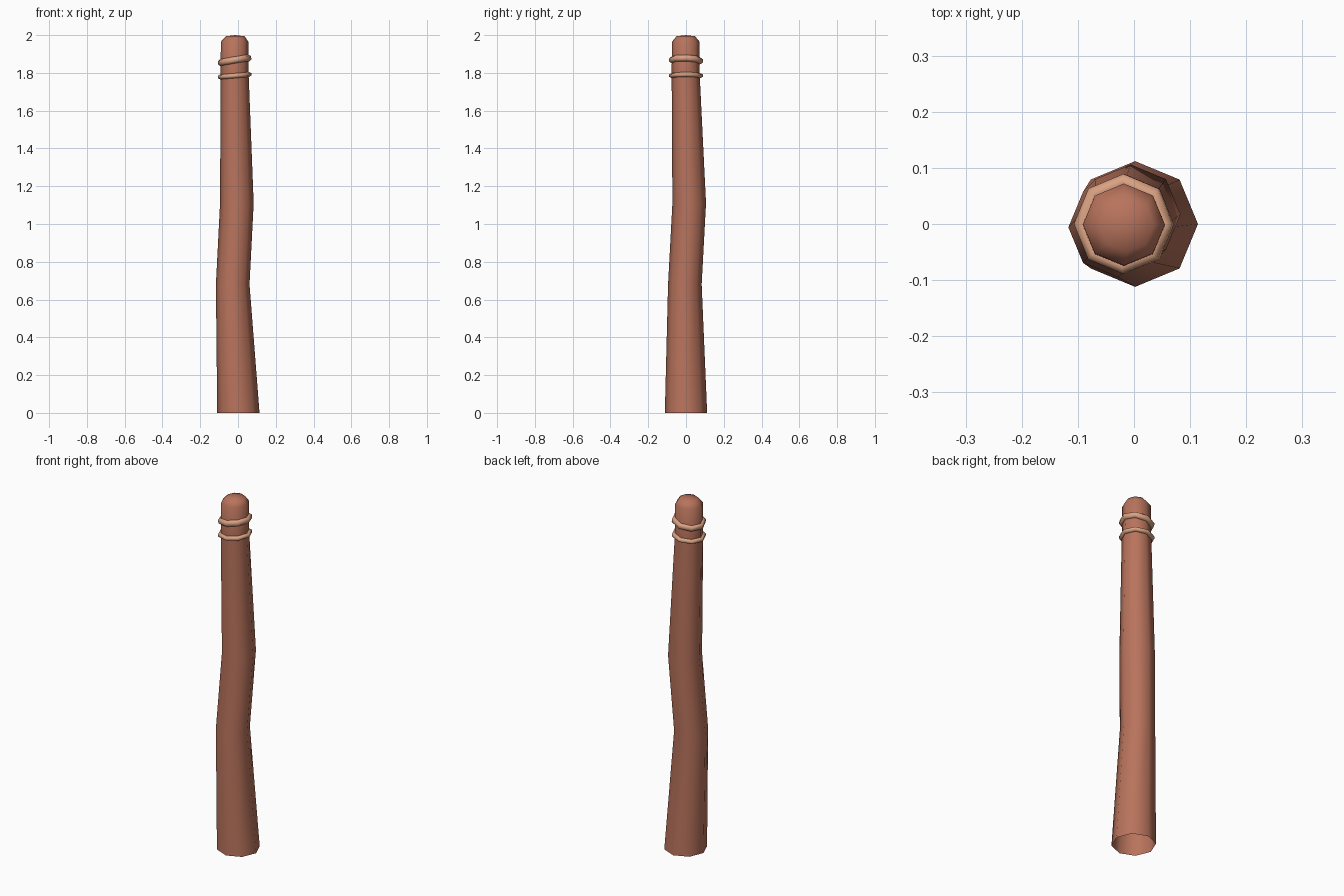
import bpy, bmesh
from math import cos, sin, pi, radians
from mathutils import Matrix

cube = bpy.data.objects.get("Cube")
if cube:
    bpy.data.objects.remove(cube, do_unlink=True)

SIDES = 8


def material(name, color):
    m = bpy.data.materials.new(name)
    m.use_nodes = True
    m.diffuse_color = (*color, 1)
    m.node_tree.nodes["Principled BSDF"].inputs["Base Color"].default_value = (*color, 1)
    return m


def finish(name, bm, mat):
    bmesh.ops.recalc_face_normals(bm, faces=bm.faces[:])
    for f in bm.faces:
        f.smooth = True
    mesh = bpy.data.meshes.new(name)
    bm.to_mesh(mesh)
    bm.free()
    mesh.materials.append(mat)
    obj = bpy.data.objects.new(name, mesh)
    bpy.context.collection.objects.link(obj)
    return obj


def bridge(bm, a, b):
    n = len(a)
    for i in range(n):
        j = (i + 1) % n
        bm.faces.new((a[i], a[j], b[j], b[i]))


wood = material("reddish brown wood", (0.48, 0.172, 0.107))
rope = material("tan rope", (0.70, 0.36, 0.225))

# Crooked post, open underneath: centre x, centre y, z, radius of each section
sections = [(0.002, 0, 0, 0.112), (-0.028, -0.006, 0.68, 0.089),
            (-0.006, 0.017, 1.11, 0.089), (-0.018, -0.002, 1.8, 0.074),
            (-0.018, -0.001, 1.965, 0.073), (-0.014, -0.001, 1.994, 0.049)]
bm = bmesh.new()
rings = [[bm.verts.new((x + r * cos(2 * pi * i / SIDES), y + r * sin(2 * pi * i / SIDES), z))
          for i in range(SIDES)] for x, y, z, r in sections]
for low, high in zip(rings, rings[1:]):
    bridge(bm, low, high)
# Shallow domed tip
tip = bm.verts.new((-0.014, 0, 2))
for i in range(SIDES):
    bm.faces.new((rings[-1][i], rings[-1][(i + 1) % SIDES], tip))
finish("post", bm, wood)


# Rope loops tied around the top, slightly tilted
def rope_loop(name, z, half_width, half_height, tilt_x, tilt_y):
    bm = bmesh.new()
    loops = []
    for i in range(SIDES):
        a = 2 * pi * i / SIDES
        loop = []
        for k in range(6):
            b = 2 * pi * k / 6 + pi / 6
            r = 0.076 + half_width * cos(b)
            loop.append(bm.verts.new((r * cos(a), r * sin(a), half_height * sin(b))))
        loops.append(loop)
    for i in range(SIDES):
        bridge(bm, loops[i], loops[(i + 1) % SIDES])
    bm.transform(Matrix.Translation((-0.018, 0, z))
                 @ Matrix.Rotation(radians(tilt_y), 4, "Y")
                 @ Matrix.Rotation(radians(tilt_x), 4, "X"))
    finish(name, bm, rope)


rope_loop("lower_rope", 1.785, 0.015, 0.013, 0, -5)
rope_loop("upper_rope", 1.866, 0.015, 0.018, -2, -10)
